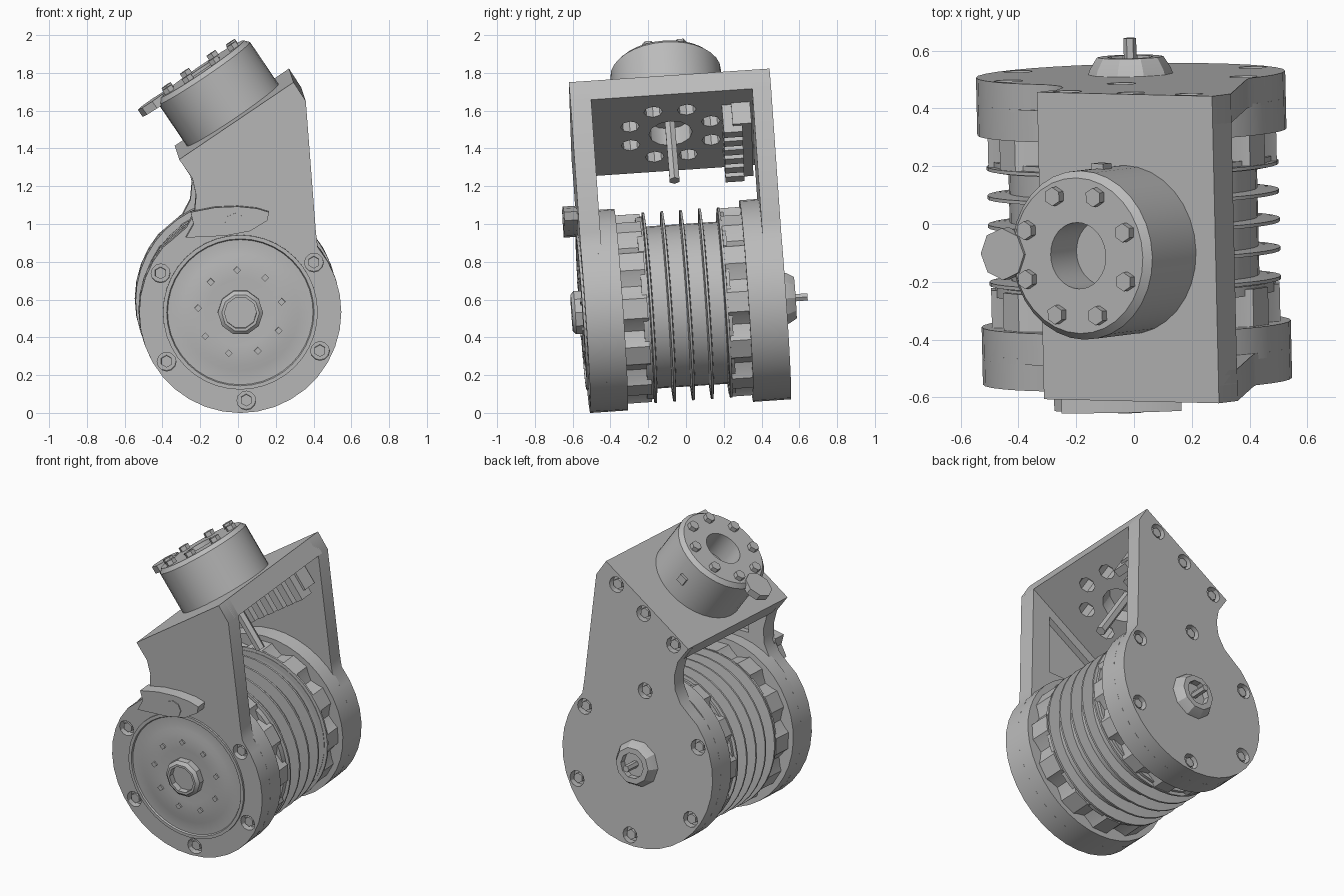
import bpy, bmesh
from math import sin, cos, pi, radians, atan2
from mathutils import Matrix, Vector

if "Cube" in bpy.data.objects:
    bpy.data.objects.remove(bpy.data.objects["Cube"])

metal = bpy.data.materials.new("grey_metal")
metal.use_nodes = True
metal.diffuse_color = (0.5, 0.5, 0.5, 1)
metal.node_tree.nodes["Principled BSDF"].inputs["Base Color"].default_value = (0.5, 0.5, 0.5, 1)

# Frames: whole joint leans slightly; drum axis is y; motor sits on a sloped plate
LEAN = (Matrix.Translation((0, -0.005, 0.57)) @ Matrix.Rotation(radians(1.3), 4, 'Z')
        @ Matrix.Rotation(radians(3.9), 4, 'X'))
FACE_F, FACE_B = -0.54, 0.525
FRONT = Matrix.Translation((0, FACE_F, 0)) @ Matrix.Rotation(pi / 2, 4, 'X')
BACK = Matrix.Translation((0, FACE_B, 0)) @ Matrix.Rotation(-pi / 2, 4, 'X')
AXIS = Matrix.Rotation(-pi / 2, 4, 'X')
SLOPE = Matrix.Translation((-0.03, -0.015, 1.01)) @ Matrix.Rotation(-atan2(0.41, 0.605), 4, 'Y')


def finish(name, bm):
    bmesh.ops.remove_doubles(bm, verts=bm.verts, dist=1e-5)
    bmesh.ops.recalc_face_normals(bm, faces=bm.faces)
    me = bpy.data.meshes.new(name)
    bm.to_mesh(me)
    bm.free()
    me.materials.append(metal)
    ob = bpy.data.objects.new(name, me)
    bpy.context.collection.objects.link(ob)
    ob.matrix_world = LEAN
    return ob


def lathe(name, profile, seg, mat):
    """Revolve a closed (radius, height) profile about the frame's z."""
    bm = bmesh.new()
    rings = [[bm.verts.new(mat @ Vector((r * cos(2 * pi * i / seg), r * sin(2 * pi * i / seg), h)))
              for i in range(seg)] for r, h in profile]
    for a, b in zip(rings, rings[1:] + rings[:1]):
        for i in range(seg):
            j = (i + 1) % seg
            bm.faces.new((a[i], a[j], b[j], b[i]))
    return finish(name, bm)


def disc(name, r, h0, h1, seg, mat):
    return lathe(name, [(0, h0), (r, h0), (r, h1), (0, h1)], seg, mat)


def studs(name, r, h0, h1, seg, spots, mat):
    """Several equal short cylinders at (x, y) spots of a frame."""
    bm = bmesh.new()
    for x, y in spots:
        bmesh.ops.create_cone(bm, cap_ends=True, segments=seg, radius1=r, radius2=r, depth=h1 - h0,
                              matrix=mat @ Matrix.Translation((x, y, (h0 + h1) / 2)))
    return finish(name, bm)


def prism(name, outline, y0, y1):
    """Extrude an (x, z) outline along the drum axis."""
    bm = bmesh.new()
    face = bm.faces.new([bm.verts.new((x, y0, z)) for x, z in outline])
    ext = bmesh.ops.extrude_face_region(bm, geom=[face])["geom"]
    bmesh.ops.translate(bm, vec=(0, y1 - y0, 0),
                        verts=[v for v in ext if isinstance(v, bmesh.types.BMVert)])
    return finish(name, bm)


def boxes(name, items, mat):
    bm = bmesh.new()
    for centre, size in items:
        bmesh.ops.create_cube(bm, size=1, matrix=mat @ Matrix.Translation(centre)
                              @ Matrix.Diagonal((*size, 1)))
    return finish(name, bm)


def cut(ob, cutter):
    cutter.hide_render = True
    mod = ob.modifiers.new("cut", 'BOOLEAN')
    mod.operation, mod.solver, mod.object = 'DIFFERENCE', 'EXACT', cutter
    bpy.context.view_layer.objects.active = ob
    bpy.ops.object.modifier_apply(modifier=mod.name)
    bpy.data.objects.remove(cutter)


def circle(r, n, start=0):
    return [(r * cos(start + 2 * pi * i / n), r * sin(start + 2 * pi * i / n)) for i in range(n)]


# Side plates: round below, sloped bracket cheek above
R = 0.535
arc = [(R * cos(radians(a)), R * sin(radians(a))) for a in range(40, -221, -10)]
cheek = [(-0.36, 0.385), (-0.285, 0.45), (-0.243, 0.53), (-0.235, 0.62), (-0.255, 0.71),
         (-0.325, 0.81), (0.28, 1.22), (0.345, 1.12), (0.40, 0.42)]
front_plate = prism("front_side_plate", arc + cheek, FACE_F, FACE_F + 0.11)
back_plate = prism("back_side_plate", arc + cheek, FACE_B - 0.1, FACE_B)
cut(front_plate, prism("pocket_cutter", [(-0.13, 0.57), (0.25, 0.57), (0.23, 0.97), (-0.13, 0.73)],
                       FACE_F + 0.07, FACE_F + 0.2))

# Bolt sockets and screws on both outer faces
slope_spots = [(-0.22, -0.81), (0, -0.955), (0.2, -1.09)]
for side, plate, mat, spots in (("front", front_plate, FRONT, circle(0.47, 6, radians(34))),
                                ("back", back_plate, BACK,
                                 circle(0.47, 6, radians(-34)) + slope_spots)):
    cut(plate, studs("socket_cutter", 0.05, -0.045, 0.05, 12, spots, mat))
    studs(side + "_socket_screws", 0.032, -0.06, -0.012, 6, spots, mat)

# Drum: housings, lugged rings, core and cooling fins
for side, s, face in (("front", -1, FACE_F), ("back", 1, FACE_B)):
    lathe(side + "_housing", [(0.3, face - s * 0.09), (R, face - s * 0.09),
                              (R, face - s * 0.2), (0.3, face - s * 0.2)], 40, AXIS)
    lugs = []
    for k in range(12):
        for da, r in ((-15, 0.455), (-9, 0.48), (-6, 0.502), (6, 0.502), (9, 0.48)):
            a = radians(30 * k + da)
            lugs.append((r * cos(a), r * sin(a)))
    prism(side + "_lug_ring", lugs, s * 0.21, s * 0.36)
    disc(side + "_ring_flange", 0.485, s * 0.2, s * 0.235, 40, AXIS)
disc("drum_core", 0.43, -0.35, 0.35, 40, AXIS)
for k in range(5):
    y = -0.19 + 0.1 * k
    lathe("cooling_fin", [(0.4, y - 0.014), (0.505, y - 0.006), (0.505, y + 0.006), (0.4, y + 0.014)],
          40, AXIS)

# Front cover with dished face, small pins and ring nut
lathe("front_cover", [(0, -0.03), (0.41, -0.03), (0.41, 0.012), (0.39, 0.012), (0.385, 0.003),
                      (0.31, 0.003), (0.28, 0.012), (0.18, 0.006), (0, 0.006)], 40, FRONT)
studs("front_cover_pins", 0.02, 0, 0.018, 4, circle(0.225, 9, 0.25), FRONT)
lathe("front_ring_nut", [(0.085, 0), (0.12, 0), (0.12, 0.045), (0.1, 0.062), (0.085, 0.062)], 10, FRONT)
disc("front_shaft", 0.087, 0, 0.025, 10, FRONT)

# Raised crescent lip with its bolt
prism("front_lip", [(-0.265, 0.535), (-0.135, 0.56), (-0.015, 0.565), (0.085, 0.555), (0.15, 0.535),
                    (0.14, 0.49), (0.05, 0.435), (-0.08, 0.41), (-0.29, 0.4), (-0.25, 0.47)],
      FACE_F - 0.07, FACE_F + 0.02)
studs("front_lip_bolt", 0.055, 0.05, 0.075, 8, [(-0.03, 0.475)], FRONT)

# Back hub and pin
lathe("back_hub", [(0.08, -0.01), (0.15, -0.01), (0.14, 0.02), (0.115, 0.06), (0.08, 0.06)], 10, BACK)
disc("back_hub_floor", 0.085, -0.01, 0.02, 10, BACK)
disc("back_pin", 0.022, 0, 0.125, 6, BACK)

# Sloped top plate, drilled for the motor
top_plate = prism("top_plate", [(-0.325, 0.81), (0.28, 1.22), (0.345, 1.12), (-0.262, 0.715)],
                  FACE_F + 0.06, FACE_B - 0.06)
cut(top_plate, studs("bolt_hole_cutter", 0.05, -0.3, 0.1, 8, circle(0.232, 8, pi / 8), SLOPE))
cut(top_plate, studs("centre_hole_cutter", 0.115, -0.3, 0.1, 12, [(0, 0)], SLOPE))

# Motor can, face bolts, side pin, tab and long central rod
H = 0.295
lathe("motor_can", [(0.115, H - 0.16), (0.115, H), (0.27, H), (0.293, H - 0.025), (0.293, -0.01),
                    (0, -0.01), (0, H - 0.16)], 32, SLOPE)
studs("motor_face_bolts", 0.033, H - 0.01, H + 0.028, 6, circle(0.222, 8, pi / 8), SLOPE)
boxes("motor_side_pin", [((0, 0.27, 0.14), (0.05, 0.06, 0.05)), ((0, 0.28, 0.14), (0.05, 0.06, 0.05))],
      SLOPE)
lathe("motor_tab", [(0, H - 0.035), (0.09, H - 0.035), (0.09, H + 0.01), (0, H + 0.01)], 8,
      SLOPE @ Matrix.Translation((-0.31, 0, 0)))
disc("centre_rod", 0.03, -0.42, 0, 6, SLOPE)

# Toothed connector strip under the plate beside the back cheek
strip = [((0, 0.375, -0.18), (0.5, 0.1, 0.15))]
strip += [((-0.21 + 0.084 * k, 0.325, -0.2), (0.05, 0.1, 0.19)) for k in range(6)]
boxes("connector_strip", strip, SLOPE)

# Smooth the round parts, keep hard edges
bpy.ops.object.select_all(action='DESELECT')
for ob in bpy.context.collection.objects:
    if ob.type == 'MESH' and metal.name in ob.data.materials:
        ob.select_set(True)
        bpy.context.view_layer.objects.active = ob
bpy.ops.object.shade_smooth_by_angle(angle=radians(30))
